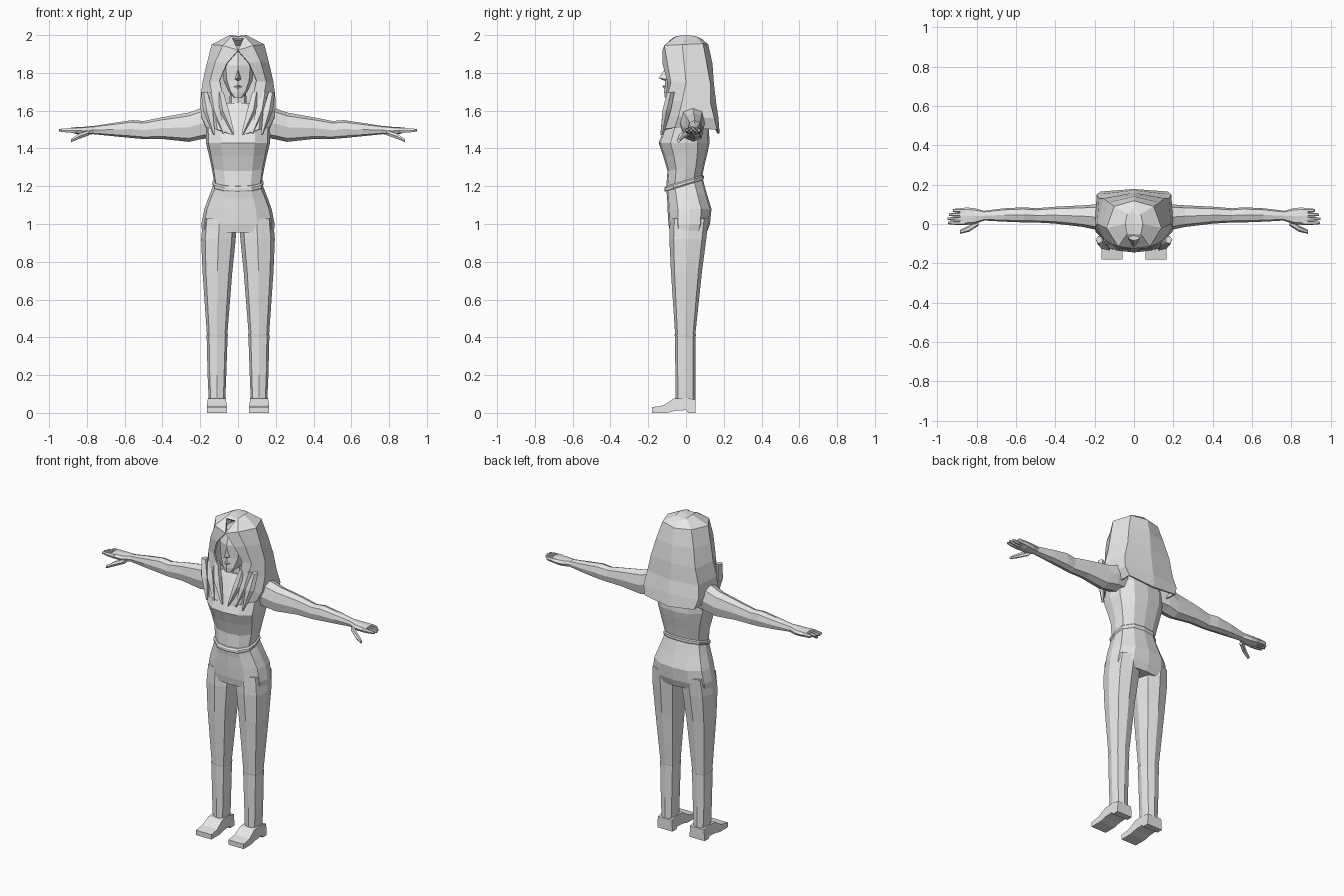
import bpy, bmesh, math

grey = bpy.data.materials.new("plain grey")
grey.diffuse_color = (0.8, 0.8, 0.8, 1)


def build(name, verts, faces, mirror=False):
    bm = bmesh.new()
    vs = [bm.verts.new(v) for v in verts]
    for f in faces:
        bm.faces.new([vs[i] for i in f])
    bmesh.ops.remove_doubles(bm, verts=bm.verts, dist=1e-5)
    bmesh.ops.recalc_face_normals(bm, faces=bm.faces)
    me = bpy.data.meshes.new(name)
    bm.to_mesh(me)
    bm.free()
    me.materials.append(grey)
    ob = bpy.data.objects.new(name, me)
    bpy.context.collection.objects.link(ob)
    if mirror:
        ob.modifiers.new("mirror", 'MIRROR')
    return ob


def loft(name, rings, axis='z', n=8, mirror=False, p=2.6):
    """Rings are (position, a_min, a_max, b_min, b_max[, tilt])."""
    verts, faces = [], []
    for t, a0, a1, b0, b1, *tilt in rings:
        for k in range(n):
            c, s = math.cos(2 * math.pi * k / n), math.sin(2 * math.pi * k / n)
            r = (abs(c) ** p + abs(s) ** p) ** (-1 / p)
            a = (a0 + a1) / 2 + (a1 - a0) / 2 * c * r
            b = (b0 + b1) / 2 + (b1 - b0) / 2 * s * r
            verts.append((a, b, t + (tilt[0] * b if tilt else 0)) if axis == 'z' else (t, a, b))
    for i in range(len(rings) - 1):
        for k in range(n):
            j = (k + 1) % n
            faces.append((i * n + k, i * n + j, (i + 1) * n + j, (i + 1) * n + k))
    faces += [tuple(range(n)), tuple(range((len(rings) - 1) * n, len(rings) * n))]
    return build(name, verts, faces, mirror)


def body(name, rows, n=12):
    return loft(name, [(z, -w, w, y0, y1, *t) for z, w, y0, y1, *t in rows], n=n)


# Torso, belt and hips
body("torso", [(1.22, .125, -.105, .085, .3), (1.30, .14, -.098, .10, .2),
               (1.37, .155, -.12, .115, .1), (1.43, .17, -.145, .125),
               (1.52, .172, -.11, .12), (1.59, .15, -.075, .10), (1.64, .07, -.05, .07)])
body("belt", [(1.205, .131, -.112, .09, .3), (1.212, .136, -.115, .094, .3),
              (1.225, .136, -.115, .094, .3), (1.232, .129, -.109, .089, .3)])
body("hips", [(1.215, .128, -.105, .088, .3), (1.15, .152, -.10, .11, .1),
              (1.08, .178, -.098, .135), (1.0, .194, -.093, .127), (.955, .19, -.085, .11)])

# Legs, boots and feet
loft("leg", [(1.03, .01, .185, -.085, .12), (.92, .012, .195, -.088, .107),
             (.75, .03, .188, -.08, .085), (.42, .056, .165, -.058, .05),
             (.38, .058, .162, -.056, .048)], mirror=True)
loft("boot_shaft", [(.40, .055, .166, -.058, .05), (.415, .053, .168, -.061, .053),
                    (.405, .055, .166, -.059, .051), (.2, .062, .161, -.056, .049),
                    (.05, .068, .154, -.055, .049)], mirror=True)
foot = [(-.18, 0), (-.18, .03), (-.12, .04), (-.065, .075), (0, .08), (.05, .07),
        (.05, 0), (.01, 0), (.0, .015), (-.06, .01), (-.1, 0)]
m = len(foot)
verts = []
for side in (-1, 1):
    for y, z in foot:
        verts.append((.112 + side * (.053 - .12 * max(0, z - .03)), y, z))
build("foot", verts, [tuple(range(m)), tuple(range(m, 2 * m))] +
      [(k, (k + 1) % m, (k + 1) % m + m, k + m) for k in range(m)], True)

# Arms and hands
loft("arm", [(.12, -.03, .09, 1.46, 1.60), (.19, -.03, .10, 1.45, 1.615),
             (.26, -.015, .095, 1.435, 1.59), (.40, .002, .088, 1.45, 1.565),
             (.50, .008, .08, 1.45, 1.545), (.56, .008, .085, 1.455, 1.55),
             (.66, .012, .08, 1.465, 1.535), (.77, .018, .066, 1.476, 1.518)], 'x', mirror=True)
loft("palm", [(.76, .018, .066, 1.476, 1.52), (.81, .0, .08, 1.472, 1.515),
              (.85, -.004, .084, 1.475, 1.513), (.885, -.004, .08, 1.485, 1.51)],
     'x', mirror=True)
for i, tip in enumerate((.945, .948, .94, .92)):
    y = -.004 + i * .021
    loft("finger", [(.86, y, y + .02, 1.48, 1.51), (.91, y, y + .019, 1.484, 1.508),
                    (tip, y + .003, y + .016, 1.49, 1.503)], 'x', 6, True)
loft("thumb", [(.79, -.008, .025, 1.468, 1.497), (.84, -.04, -.008, 1.45, 1.48),
               (.885, -.05, -.03, 1.432, 1.45)], 'x', 6, True)

# Neck and head
body("neck", [(1.56, .07, -.07, .07), (1.63, .045, -.045, .055), (1.74, .042, -.045, .055)], 8)
body("head", [(1.668, .022, -.112, -.06), (1.70, .05, -.116, .03), (1.76, .077, -.109, .08),
              (1.84, .085, -.112, .10), (1.92, .06, -.085, .08)], 8)
build("nose", [(0, -.108, 1.825), (-.017, -.10, 1.766), (.017, -.10, 1.766),
               (0, -.146, 1.772), (0, -.106, 1.755)],
      [(0, 1, 3), (0, 3, 2), (1, 4, 3), (4, 2, 3), (0, 2, 4, 1)])
build("lips", [(-.024, -.103, 1.725), (.024, -.103, 1.725), (0, -.125, 1.731),
               (0, -.113, 1.738), (0, -.113, 1.712)],
      [(0, 2, 3), (2, 1, 3), (0, 4, 2), (4, 1, 2), (0, 3, 1, 4)])
build("eye", [(.018, -.105, 1.80), (.036, -.1, 1.809), (.054, -.089, 1.803),
              (.036, -.1, 1.794)], [(0, 1, 2, 3)], True)

# Hair: half shell from front edge to back centre, mirrored and thickened
hair = [
    [(0, -.06, 1.98), (0, -.05, 1.99), (0, 0, 1.995), (0, .05, 1.99), (0, .08, 1.98)],
    [(.03, -.07, 1.985), (.035, -.05, 1.995), (.045, 0, 2.0), (.035, .05, 1.995), (0, .085, 1.98)],
    [(0, -.125, 1.92), (.08, -.115, 1.945), (.14, -.02, 1.95), (.10, .09, 1.955), (0, .118, 1.95)],
    [(.06, -.125, 1.85), (.12, -.10, 1.86), (.165, -.01, 1.85), (.13, .11, 1.85), (0, .14, 1.85)],
    [(.098, -.10, 1.76), (.15, -.08, 1.75), (.188, 0, 1.75), (.155, .13, 1.74), (0, .148, 1.74)],
    [(.08, -.09, 1.68), (.13, -.105, 1.65), (.20, -.02, 1.65), (.178, .13, 1.64), (0, .16, 1.64)],
    [(.06, -.10, 1.60), (.12, -.115, 1.57), (.195, -.04, 1.57), (.19, .15, 1.56), (0, .172, 1.56)],
    [(.02, -.125, 1.47), (.11, -.13, 1.50), (.168, -.06, 1.51), (.172, .165, 1.50), (0, .178, 1.48)],
]
shell = build("hair", [v for row in hair for v in row],
              [(r * 5 + k, r * 5 + k + 1, r * 5 + k + 6, r * 5 + k + 5)
               for r in range(len(hair) - 1) for k in range(4)], True)
solid = shell.modifiers.new("thickness", 'SOLIDIFY')
solid.thickness = .012
solid.offset = -1

# Front hair strands resting on the chest
for x, tip, z in ((.055, .02, 1.47), (.10, .075, 1.48), (.14, .125, 1.47)):
    loft("hair_strand", [(1.70, x + .02, x + .055, -.10, -.06), (1.60, x - .01, x + .045, -.125, -.08),
                         (z, tip - .004, tip + .006, -.135, -.12)], n=5, mirror=True)
